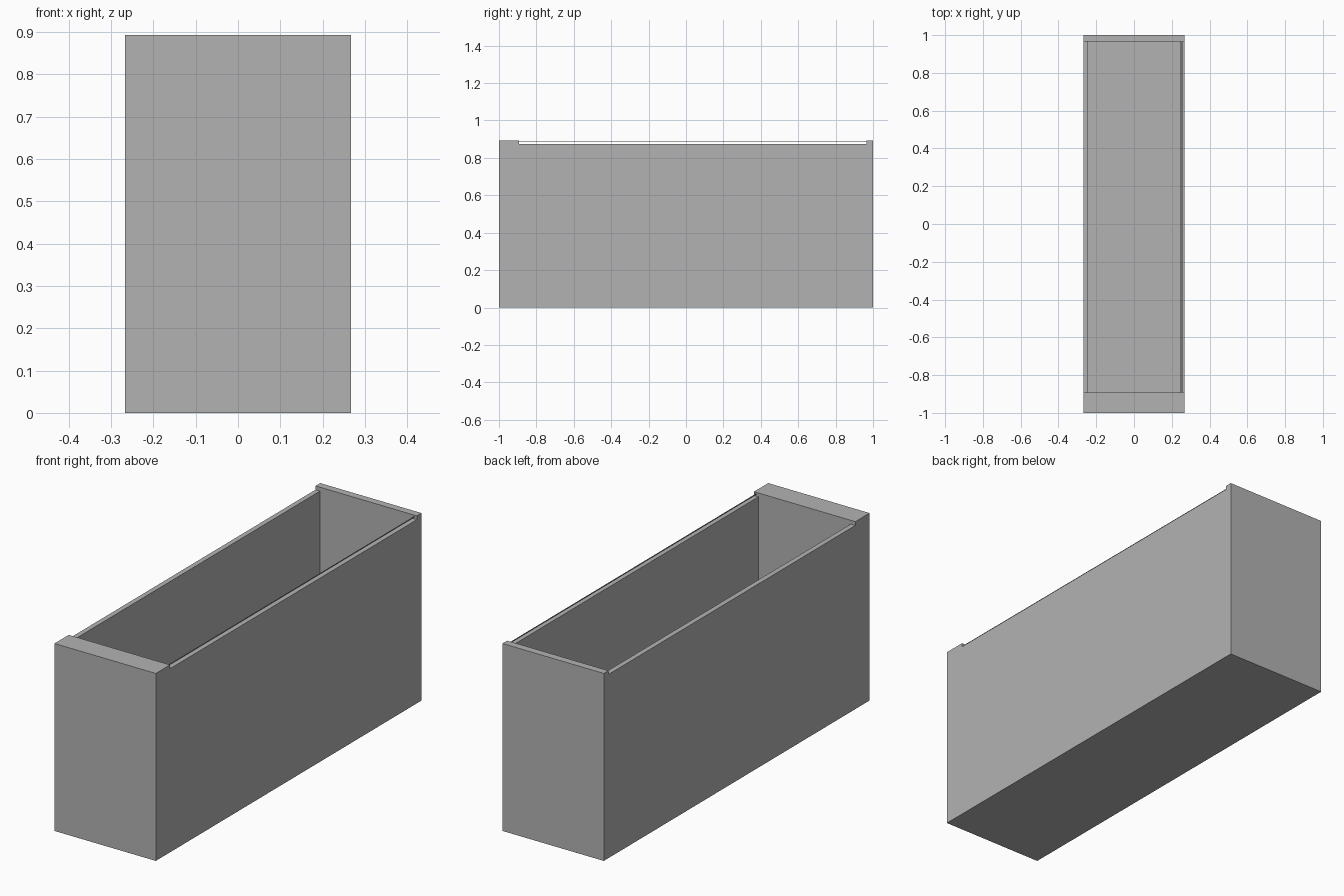
import bpy

default = bpy.data.objects.get("Cube")
if default:
    bpy.data.objects.remove(default, do_unlink=True)

HALF_W, HALF_L, HEIGHT = 0.267, 1.0, 0.893
INNER_W = 0.243                  # inner face of the side walls
FRONT_Y, BACK_Y = -0.893, 0.965  # inner faces of the end walls
RIM, FLOOR = 0.875, 0.03         # side wall top, floor thickness

grey = bpy.data.materials.new("plain_grey")
grey.use_nodes = True
colour = (0.45, 0.45, 0.45, 1.0)
grey.diffuse_color = colour
grey.node_tree.nodes["Principled BSDF"].inputs["Base Color"].default_value = colour


def box(name, low, high):
    """Axis-aligned box between two corners."""
    bpy.ops.mesh.primitive_cube_add(size=1)
    obj = bpy.context.object
    obj.name = name
    for v in obj.data.vertices:
        v.co = [h if c > 0 else l for c, l, h in zip(v.co, low, high)]
    obj.data.materials.append(grey)
    return obj


def cut(target, cutter):
    """Subtract a cutter from the target and discard it."""
    mod = target.modifiers.new("cut", 'BOOLEAN')
    mod.operation = 'DIFFERENCE'
    mod.solver = 'EXACT'
    mod.object = cutter
    cutter.hide_render = True
    bpy.context.view_layer.objects.active = target
    bpy.ops.object.modifier_apply(modifier=mod.name)
    bpy.data.objects.remove(cutter, do_unlink=True)


# Open trough: solid block, lowered side rims, then the hollow inside
trough = box("trough", (-HALF_W, -HALF_L, 0), (HALF_W, HALF_L, HEIGHT))
cut(trough, box("rim_cutter", (-1, FRONT_Y, RIM), (1, BACK_Y, 2)))
cut(trough, box("cavity_cutter", (-INNER_W, FRONT_Y, FLOOR), (INNER_W, BACK_Y, 2)))

# Thin rail above one side wall, spanning between the end walls
rail_x, rail_z, r = 0.254, 0.886, 0.0015
box("side_rail", (rail_x - r, FRONT_Y, rail_z - r), (rail_x + r, BACK_Y, rail_z + r))
